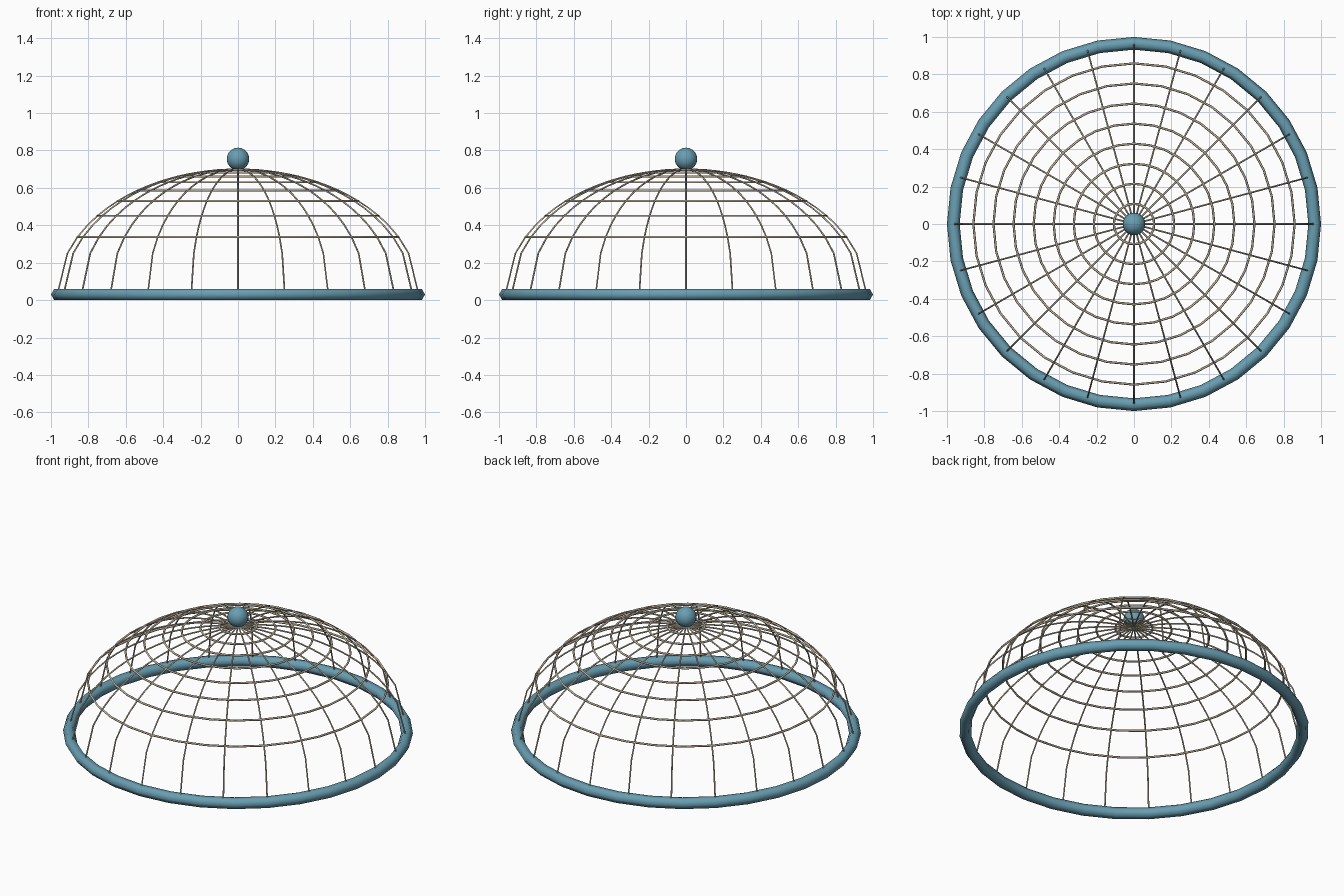
import bpy
import math

cube = bpy.data.objects.get("Cube")
if cube:
    bpy.data.objects.remove(cube)

RADIUS, HEIGHT, BASE = 0.966, 0.67, 0.03
RIBS, RINGS, SEGMENTS = 24, 8, 32
RING_WIRE, RIB_WIRE = 0.006, 0.0045


def material(name, color):
    mat = bpy.data.materials.new(name)
    mat.use_nodes = True
    mat.diffuse_color = color
    mat.node_tree.nodes["Principled BSDF"].inputs["Base Color"].default_value = color
    return mat


blue = material("dusty_blue", (0.14, 0.34, 0.44, 1))
wire = material("pale_wire", (0.58, 0.50, 0.38, 1))


def dome_z(r):
    return BASE + HEIGHT * math.sqrt(max(0, 1 - (r / RADIUS) ** 2))


def finish(name, mat):
    obj = bpy.context.object
    obj.name = name
    obj.data.materials.append(mat)
    bpy.ops.object.shade_smooth_by_angle(angle=math.radians(75))


def ring(name, radius, tube, z, mat):
    bpy.ops.mesh.primitive_torus_add(
        major_radius=radius, minor_radius=tube, location=(0, 0, z),
        major_segments=SEGMENTS, minor_segments=6)
    finish(name, mat)


# Rim and knob
ring("rim", RADIUS, 0.034, BASE, blue)
bpy.ops.mesh.primitive_uv_sphere_add(
    radius=0.06, location=(0, 0, 0.755), segments=24, ring_count=16)
finish("knob", blue)

# Horizontal wire rings, evenly spaced outward
for i in range(1, RINGS + 1):
    r = RADIUS * i / (RINGS + 1)
    ring(f"wire_ring_{i}", r, RING_WIRE, dome_z(r), wire)

# Curved wire ribs from the crown down to the rim
steps = 2 * (RINGS + 1)
for k in range(RIBS):
    a = math.tau * k / RIBS
    curve = bpy.data.curves.new(f"rib_{k + 1}", "CURVE")
    curve.dimensions = "3D"
    curve.bevel_depth = RIB_WIRE
    curve.bevel_resolution = 1
    curve.use_fill_caps = True
    spline = curve.splines.new("POLY")
    spline.points.add(steps)
    for i, point in enumerate(spline.points):
        r = RADIUS * i / steps
        point.co = (r * math.cos(a), r * math.sin(a), dome_z(r), 1)
    curve.materials.append(wire)
    bpy.context.collection.objects.link(bpy.data.objects.new(f"rib_{k + 1}", curve))
